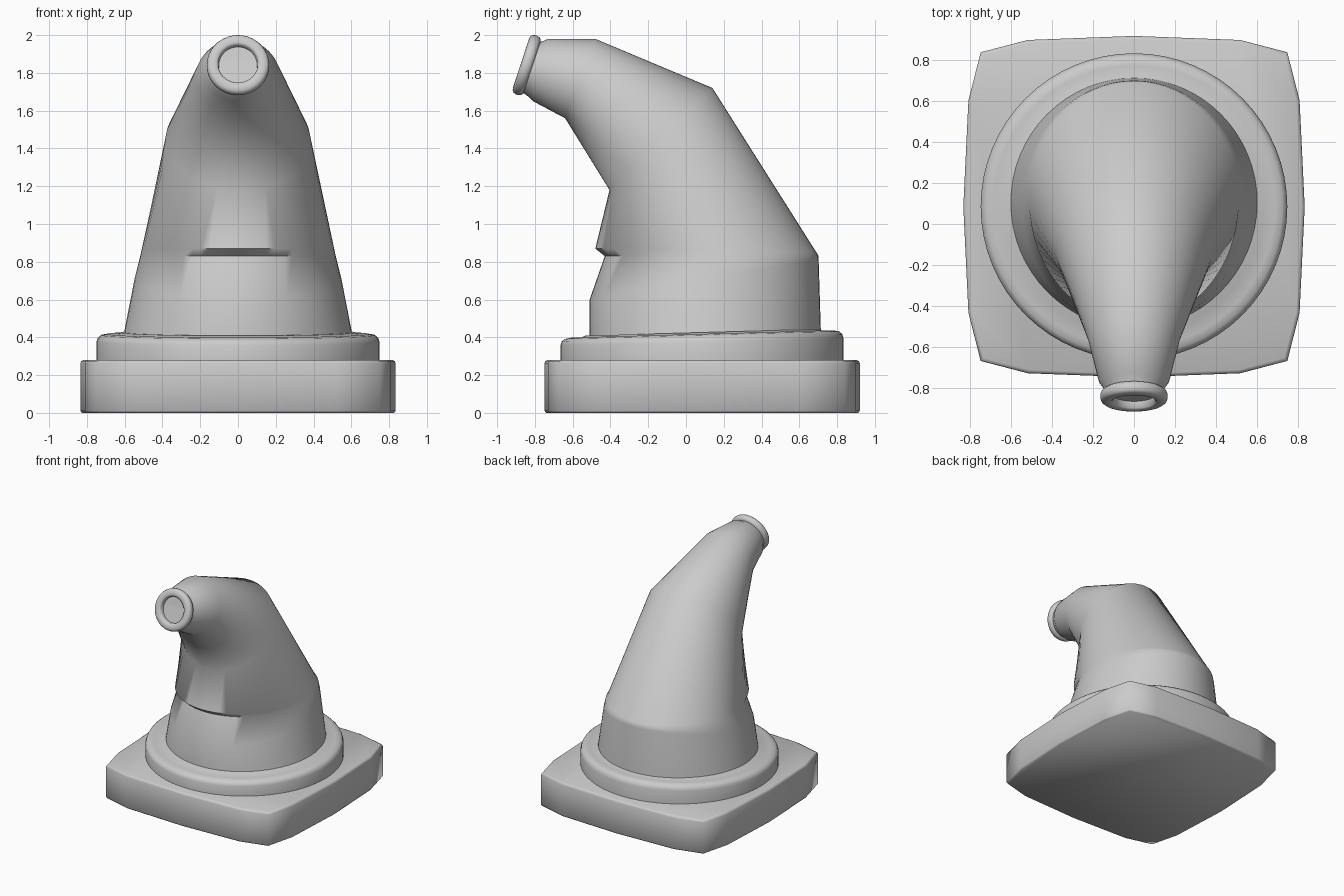
import bpy, bmesh
from math import sin, cos, pi, radians
from mathutils import Vector

if "Cube" in bpy.data.objects:
    bpy.data.objects.remove(bpy.data.objects["Cube"])

N = 64
ANGLES = [2 * pi * i / N for i in range(N)]


def loft(name, rings, angle=50):
    """Skin a stack of closed rings and cap both ends."""
    bm = bmesh.new()
    loops = [[bm.verts.new(p) for p in ring] for ring in rings]
    for a, b in zip(loops, loops[1:]):
        n = len(a)
        for i in range(n):
            j = (i + 1) % n
            bm.faces.new((a[i], a[j], b[j], b[i]))
    bm.faces.new(loops[0][::-1])
    bm.faces.new(loops[-1])
    bmesh.ops.recalc_face_normals(bm, faces=bm.faces)
    me = bpy.data.meshes.new(name)
    bm.to_mesh(me)
    bm.free()
    ob = bpy.data.objects.new(name, me)
    bpy.context.collection.objects.link(ob)
    bpy.ops.object.select_all(action='DESELECT')
    ob.select_set(True)
    bpy.context.view_layer.objects.active = ob
    bpy.ops.object.shade_smooth_by_angle(angle=radians(angle))
    return ob


def tilted_ring(front, back, half_width):
    """Ellipse spanning two (y, z) points in the side view."""
    f, b = Vector((0, *front)), Vector((0, *back))
    mid, arm = (f + b) / 2, (b - f) / 2
    return [mid + arm * sin(a) + Vector((half_width * cos(a), 0, 0)) for a in ANGLES]


# Square base plate with bowed sides and clipped corners
q = [(0.835, 0), (0.81, 0.52), (0.75, 0.755), (0.52, 0.815), (0, 0.835)]
half = q + [(-x, y) for x, y in q[-2::-1]]
outline = half + [(x, -y) for x, y in half[-2:0:-1]]
loft("base_plate", [[(x * s, y * s + 0.085, z) for x, y in outline]
     for s, z in [(0.99, 0), (1, 0.012), (1, 0.262), (0.994, 0.274), (0.98, 0.28)]], 65)

# Round flange, its top sloping up slightly to the back
flange = [(0.75, 0.275, 0), (0.75, 0.375, 0.022), (0.742, 0.398, 0.026),
          (0.725, 0.412, 0.028), (0.69, 0.418, 0.028), (0.635, 0.418, 0.028),
          (0.62, 0.426, 0.028), (0.61, 0.44, 0.028)]
loft("base_flange", [[(r * cos(a), 0.085 + r * sin(a), z + t * r * sin(a))
     for a in ANGLES] for r, z, t in flange[:-1]])

# Bent tapering body with a crease at the front
body = [((-0.51, 0.36), (0.715, 0.40), 0.612),
        ((-0.51, 0.60), (0.702, 0.815), 0.548),
        ((-0.43, 0.83), (0.70, 0.835), 0.517),
        ((-0.48, 0.87), (0.69, 0.85), 0.511),
        ((-0.405, 1.18), (0.14, 1.72), 0.382),
        ((-0.64, 1.56), (-0.48, 1.98), 0.225),
        ((-0.81, 1.65), (-0.73, 1.98), 0.172),
        ((-0.835, 1.675), (-0.765, 1.965), 0.15),
        ((-0.87, 1.70), (-0.80, 1.97), 0.14)]
loft("bent_body", [tilted_ring(*r) for r in body], 60)

# Nozzle lip with a shallow recess
axis = Vector((0, -0.95, 0.312)).normalized()
up = Vector((0, 0.312, 0.95)).normalized()
centre = Vector((0, -0.85, 1.843))
lip = [(0.13, -0.04), (0.15, -0.036), (0.16, -0.028), (0.165, -0.015), (0.165, 0.0),
       (0.16, 0.014), (0.15, 0.022), (0.135, 0.025), (0.115, 0.025), (0.105, 0.018),
       (0.102, -0.015)]
loft("nozzle_lip", [[centre + axis * t + up * (r * sin(a)) + Vector((r * cos(a), 0, 0))
     for a in ANGLES] for r, t in lip])
